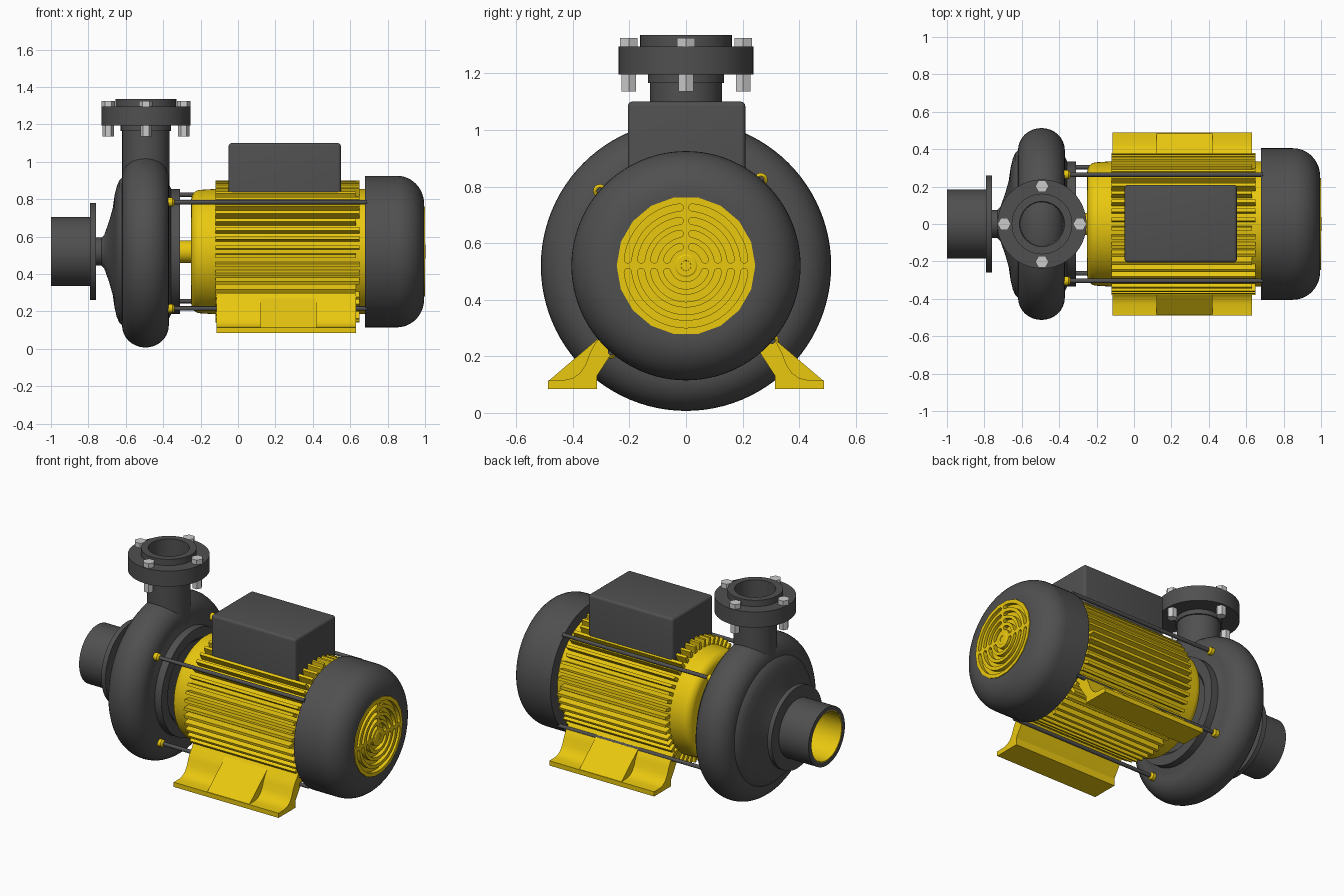
import bpy, bmesh, math
from math import sin, cos, pi

if "Cube" in bpy.data.objects:
    bpy.data.objects.remove(bpy.data.objects["Cube"])

AXIS = (0.0, 0.52)  # y, z of the motor shaft


def material(name, rgb):
    m = bpy.data.materials.new(name)
    m.diffuse_color = (*rgb, 1)
    m.use_nodes = True
    m.node_tree.nodes["Principled BSDF"].inputs["Base Color"].default_value = m.diffuse_color
    return m


DARK = material("dark_grey", (0.08, 0.08, 0.08))
YELLOW = material("yellow", (0.82, 0.58, 0.005))


def finish(name, bm, mat):
    bmesh.ops.recalc_face_normals(bm, faces=bm.faces)
    me = bpy.data.meshes.new(name)
    bm.to_mesh(me)
    bm.free()
    ob = bpy.data.objects.new(name, me)
    bpy.context.collection.objects.link(ob)
    if mat:
        me.materials.append(mat)
    return ob


def lathe(name, pts, mat, axis="X", at=AXIS, seg=64, closed=False, turn=0.0):
    """Revolve (position, radius) points around a line along x or z."""
    bm = bmesh.new()
    rings = []
    for a, r in pts:
        ring = []
        for i in range(seg if r > 0 else 1):
            t = turn + 2 * pi * i / seg
            u, v = at[0] + r * cos(t), at[1] + r * sin(t)
            ring.append(bm.verts.new((a, u, v) if axis == "X" else (u, v, a)))
        rings.append(ring)
    pairs = list(zip(rings, rings[1:]))
    if closed:
        pairs.append((rings[-1], rings[0]))
    for p, q in pairs:
        for i in range(seg):
            j = (i + 1) % seg
            if len(p) == 1 and len(q) == 1:
                break
            if len(p) == 1:
                bm.faces.new((p[0], q[i], q[j]))
            elif len(q) == 1:
                bm.faces.new((p[i], p[j], q[0]))
            else:
                bm.faces.new((p[i], p[j], q[j], q[i]))
    return finish(name, bm, mat)


def cylinder(name, a, b, r, mat, **kw):
    return lathe(name, [(a, 0), (a, r), (b, r), (b, 0)], mat, **kw)


def add_prism(bm, poly, x0, x1):
    """Extrude a (y, z) outline along x."""
    lo = [bm.verts.new((x0, y, z)) for y, z in poly]
    hi = [bm.verts.new((x1, y, z)) for y, z in poly]
    bm.faces.new(lo)
    bm.faces.new(hi)
    for i in range(len(poly)):
        j = (i + 1) % len(poly)
        bm.faces.new((lo[i], lo[j], hi[j], hi[i]))


def arc(cx, cy, r, t0, t1, n):
    return [(cx + r * cos(t0 + (t1 - t0) * i / n),
             cy + r * sin(t0 + (t1 - t0) * i / n)) for i in range(n + 1)]


# Volute casing: front cone, rounded rim, flat back
rim = [(-0.495 + 0.125 * cos(t), 0.395 + 0.118 * sin(t))
       for t in [pi - pi * i / 16 for i in range(17)]]
lathe("volute_casing",
      [(-0.78, 0), (-0.78, 0.075), (-0.73, 0.075), (-0.715, 0.09), (-0.69, 0.16),
       (-0.67, 0.23), (-0.66, 0.30), (-0.648, 0.35), (-0.635, 0.38)] + rim +
      [(-0.37, 0.36), (-0.355, 0.33), (-0.355, 0)], DARK, seg=96)
lathe("casing_back_plate",
      [(-0.38, 0), (-0.38, 0.335), (-0.31, 0.335), (-0.31, 0.27), (-0.33, 0.25), (-0.33, 0)], DARK)

# Suction pipe with yellow lining and flange
cylinder("suction_flange", -0.79, -0.76, 0.26, DARK)
lathe("suction_pipe", [(-1, 0.185), (-0.785, 0.185), (-0.785, 0.158), (-1, 0.158)], DARK, closed=True)
lathe("suction_lining", [(-0.80, 0), (-0.80, 0.158), (-0.999, 0.158), (-0.999, 0.152),
                         (-0.81, 0.152), (-0.81, 0)], YELLOW)

# Discharge pipe and flange with a through bore
OUT = (-0.492, 0.0)
lathe("discharge_pipe",
      [(0.85, 0), (0.85, 0.127), (1.165, 0.127), (1.165, 0.135), (1.195, 0.135), (1.195, 0.238),
       (1.295, 0.238), (1.295, 0.162), (1.335, 0.162), (1.335, 0.12), (0.95, 0.115), (0.95, 0)],
      DARK, axis="Z", at=OUT)
for k in range(4):
    p = (OUT[0] + 0.202 * cos(k * pi / 2), 0.202 * sin(k * pi / 2))
    lathe(f"flange_bolt_{k + 1}",
          [(1.135, 0), (1.135, 0.03), (1.197, 0.03), (1.197, 0.015), (1.29, 0.015),
           (1.29, 0.036), (1.325, 0.036), (1.325, 0)], None, axis="Z", at=p, seg=6)

# Shaft, end bell, drum
cylinder("shaft", -0.34, -0.24, 0.06, YELLOW, seg=32)
bell = [(-0.25 + 0.05 * (1 - cos(t)), 0.28 + 0.05 * sin(t)) for t in [pi / 2 * i / 8 for i in range(9)]]
lathe("motor_drum", [(-0.25, 0)] + bell + [(-0.12, 0.335), (0.69, 0.335), (0.69, 0)], YELLOW)

# Cooling fins around the drum
bm = bmesh.new()
N = 48
for k in range(N):
    t = 2 * pi * (k + 0.5) / N
    poly = []
    for r, w in ((0.325, -0.011), (0.38, -0.009), (0.38, 0.009), (0.325, 0.011)):
        poly.append((r * cos(t) - w * sin(t), AXIS[1] + r * sin(t) + w * cos(t)))
    add_prism(bm, poly, -0.12, 0.65 if k % 4 else 0.63)
finish("cooling_fins", bm, YELLOW)

# Terminal box
bm = bmesh.new()
bmesh.ops.create_cube(bm, size=1)
for v in bm.verts:
    v.co = (0.25 + 0.6 * v.co.x, 0.002 + 0.415 * v.co.y, 0.96 + 0.28 * v.co.z)
bmesh.ops.bevel(bm, geom=[e for e in bm.edges if max(v.co.z for v in e.verts) > 1],
                offset=0.016, segments=4, profile=0.5, affect="EDGES")
finish("terminal_box", bm, DARK)

# Tie rods and their nuts
for k in range(4):
    t = math.radians(49) + k * pi / 2
    p = (0.403 * cos(t), AXIS[1] + 0.403 * sin(t))
    cylinder(f"tie_rod_{k + 1}", -0.36, 0.69, 0.012, DARK, at=p, seg=16)
    lathe(f"tie_rod_nut_{k + 1}", [(-0.375, 0), (-0.375, 0.024), (-0.35, 0.024), (-0.34, 0.014),
                                   (-0.34, 0)], YELLOW, at=p, seg=16)

# Feet: curved bracket with a straight gusset in the middle
FOOT = [(0.315, 0.085), (0.488, 0.085), (0.488, 0.115), (0.43, 0.116), (0.40, 0.123), (0.375, 0.14),
        (0.355, 0.17), (0.34, 0.21), (0.322, 0.245), (0.30, 0.272), (0.285, 0.295), (0.22, 0.295),
        (0.25, 0.23), (0.315, 0.13)]
GUSSET = [(0.486, 0.113), (0.302, 0.27), (0.30, 0.20), (0.32, 0.113)]
for side, s in (("front", -1), ("back", 1)):
    bm = bmesh.new()
    add_prism(bm, [(s * y, z) for y, z in FOOT], -0.115, 0.63)
    finish(f"foot_{side}", bm, YELLOW)
    bm = bmesh.new()
    add_prism(bm, [(s * y, z) for y, z in GUSSET], 0.12, 0.42)
    finish(f"foot_gusset_{side}", bm, YELLOW)

# Fan cover with rounded end and a recess for the grille
dome = [(0.85 + 0.145 * sin(t), 0.255 + 0.15 * cos(t)) for t in [pi / 2 * i / 12 for i in range(13)]]
lathe("fan_cover", [(0.68, 0), (0.68, 0.405)] + dome + [(0.995, 0.238), (0.965, 0.235), (0.965, 0)],
      DARK, seg=96)
grille = cylinder("fan_grille", 0.96, 1.0, 0.245, YELLOW, seg=18)

# Grille slots: round-ended arcs, two quarters above and one half below
bm = bmesh.new()
H = 0.0125
for r in (0.07, 0.115, 0.16, 0.207):
    g = 0.022 / r
    for a, b in ((g, pi / 2 - g), (pi / 2 + g, pi - g), (pi + g, 2 * pi - g)):
        n = max(6, int((b - a) * 9))
        slot = arc(0, 0, r + H, a, b, n)
        slot += arc(r * cos(b), r * sin(b), H, b, b + pi, 6)[1:-1]
        slot += arc(0, 0, r - H, b, a, n)
        slot += arc(r * cos(a), r * sin(a), H, a + pi, a + 2 * pi, 6)[1:-1]
        add_prism(bm, [(y, z + AXIS[1]) for y, z in slot], 0.975, 1.02)
cutter = finish("grille_slot_cutter", bm, None)
cutter.hide_render = True
mod = grille.modifiers.new("slots", "BOOLEAN")
mod.operation = "DIFFERENCE"
mod.solver = "EXACT"
mod.object = cutter
bpy.context.view_layer.objects.active = grille
bpy.ops.object.modifier_apply(modifier=mod.name)
bpy.data.objects.remove(cutter)
lathe("grille_hub", [(0.99, 0.03), (1.0, 0.04), (1.003, 0.035), (1.003, 0.018), (0.99, 0.015)],
      YELLOW, seg=24, closed=True)

# Smooth the round parts, keep edges sharp
for ob in bpy.data.objects:
    ob.select_set(True)
bpy.context.view_layer.objects.active = grille
bpy.ops.object.shade_smooth_by_angle(angle=math.radians(30))
